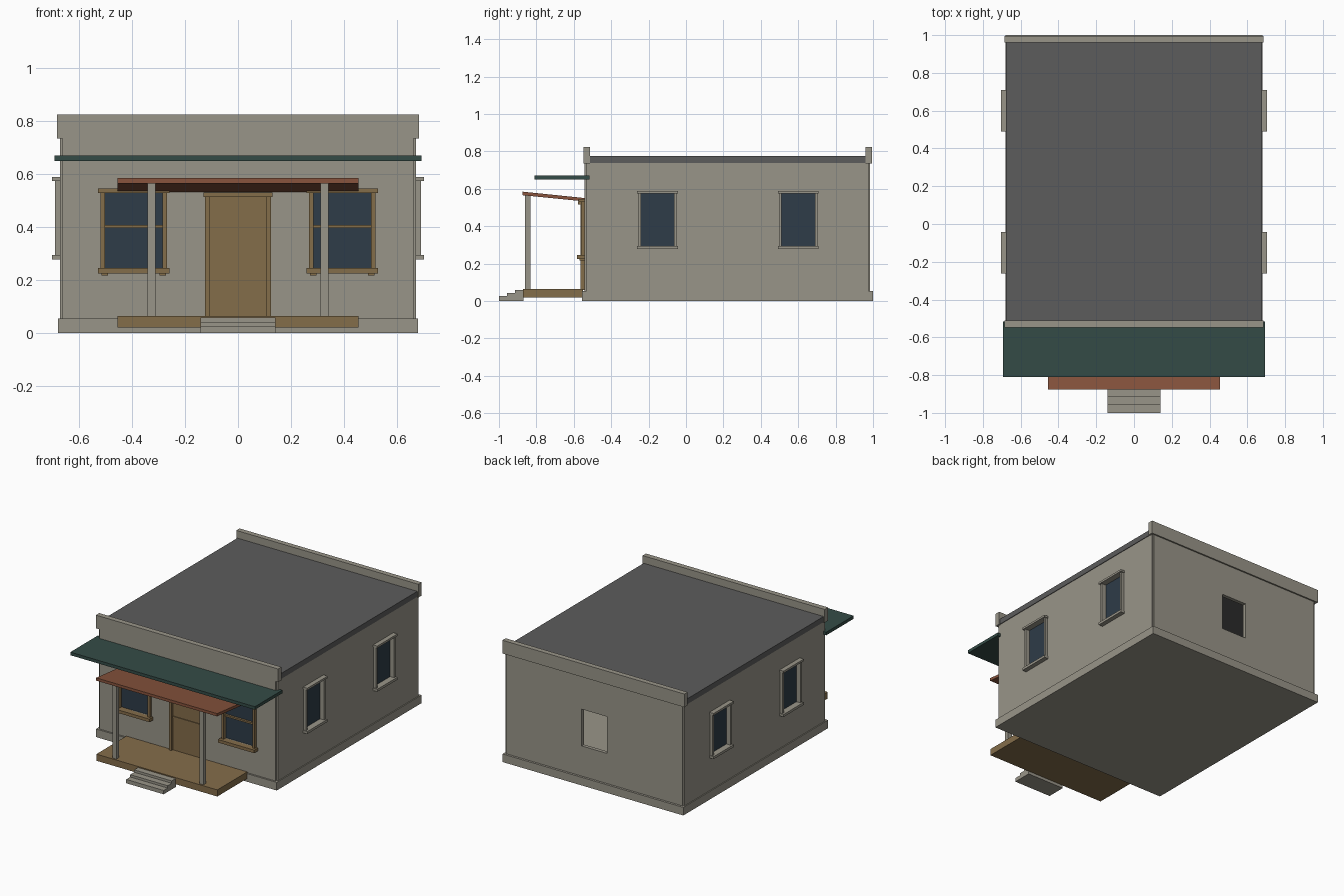
import bpy
import bmesh
from mathutils import Matrix, Vector

default_cube = bpy.data.objects.get("Cube")
if default_cube:
    bpy.data.objects.remove(default_cube, do_unlink=True)


def to_linear(channel):
    value = channel / 255
    return value / 12.92 if value <= 0.04045 else ((value + 0.055) / 1.055) ** 2.4


def make_material(name, red, green, blue):
    color = (to_linear(red), to_linear(green), to_linear(blue), 1)
    material = bpy.data.materials.new(name)
    material.use_nodes = True
    material.diffuse_color = color
    shader = material.node_tree.nodes["Principled BSDF"]
    shader.inputs["Base Color"].default_value = color
    shader.inputs["Roughness"].default_value = 0.9
    return material


stone = make_material("stone", 153, 149, 137)
timber = make_material("timber", 132, 109, 74)
glass = make_material("window glass", 46, 60, 72)
roofing = make_material("grey roofing", 92, 92, 92)
green = make_material("green awning", 52, 75, 70)
brick = make_material("red brown roofing", 136, 84, 61)


def boxes(name, material, *spans):
    """One object made of boxes, each given as (x range, y range, z range)."""
    bm = bmesh.new()
    for span in spans:
        low = Vector([min(axis) for axis in span])
        high = Vector([max(axis) for axis in span])
        matrix = Matrix.Translation((low + high) / 2) @ Matrix.Diagonal((*(high - low), 1))
        bmesh.ops.create_cube(bm, size=1, matrix=matrix)
    return finish(name, material, bm)


def finish(name, material, bm):
    bmesh.ops.recalc_face_normals(bm, faces=bm.faces)
    mesh = bpy.data.meshes.new(name)
    bm.to_mesh(mesh)
    bm.free()
    mesh.materials.append(material)
    obj = bpy.data.objects.new(name, mesh)
    bpy.context.collection.objects.link(obj)
    return obj


def extrude_profile(name, material, profile, half_width):
    """Extrude a (y, z) outline along x."""
    bm = bmesh.new()
    face = bm.faces.new([bm.verts.new((-half_width, y, z)) for y, z in profile])
    result = bmesh.ops.extrude_face_region(bm, geom=[face])
    moved = [v for v in result["geom"] if isinstance(v, bmesh.types.BMVert)]
    bmesh.ops.translate(bm, verts=moved, vec=(2 * half_width, 0, 0))
    return finish(name, material, bm)


def wall(name, along, depth, openings, place):
    """Wall of piers, with a breast and a lintel at each (start, end, bottom, top)."""
    foot, head = 0.03, 0.75
    spans, cursor = [], along[0]
    for start, end, bottom, top in openings:
        spans += [place((cursor, start), depth, (foot, head)),
                  place((start, end), depth, (foot, bottom)),
                  place((start, end), depth, (top, head))]
        cursor = end
    spans.append(place((cursor, along[1]), depth, (foot, head)))
    return boxes(name, stone, *spans)


def along_x(u, depth, z):
    return u, depth, z


def along_y(u, depth, z):
    return depth, u, z


def grow(span, amount):
    return span[0] - amount, span[1] + amount


# Building shell
boxes("plinth", stone, ((-0.68, 0.68), (-0.555, 1), (0, 0.055)))
front_centres = (-0.394, 0.394)
side_centres = (-0.152, 0.6)
front_half, side_half = 0.108, 0.089
front_z, side_z = (0.245, 0.53), (0.295, 0.575)
wall("front_wall", (-0.663, 0.663), (-0.543, -0.513),
     [(c - front_half, c + front_half, *front_z) for c in front_centres], along_x)
wall("back_wall", (-0.663, 0.663), (0.96, 0.985), [(-0.095, 0.095, 0.26, 0.51)], along_x)
for side, label in ((1, "left"), (-1, "right")):
    wall(label + "_wall", (-0.533, 0.977), (side * 0.645, side * 0.673),
         [(c - side_half, c + side_half, *side_z) for c in side_centres], along_y)

# Flat roof and parapets
boxes("roof", roofing, ((-0.677, 0.677), (-0.52, 0.965), (0.738, 0.775)))
for label, depth in (("front", (-0.548, -0.512)), ("back", (0.96, 0.995))):
    boxes(label + "_parapet", stone, ((-0.685, 0.685), depth, (0.735, 0.825)))

# Side windows
for side, label in ((1, "left"), (-1, "right")):
    for centre, end in zip(side_centres, ("front", "back")):
        name = f"{label}_{end}_window"
        opening = (centre - side_half, centre + side_half)
        jamb = (side * 0.66, side * 0.692)
        trim = (side * 0.66, side * 0.704)
        wide = grow(opening, 0.02)
        boxes(name + "_frame", stone,
              (jamb, (opening[0] - 0.014, opening[0]), side_z),
              (jamb, (opening[1], opening[1] + 0.014), side_z),
              (trim, wide, (side_z[1], side_z[1] + 0.014)),
              (trim, wide, (side_z[0] - 0.017, side_z[0])))
        boxes(name + "_glass", glass, ((side * 0.655, side * 0.662), opening, side_z))

# Front windows with sash bars
for centre, label in zip(front_centres, ("right", "left")):
    name = f"front_{label}_window"
    opening = (centre - front_half, centre + front_half)
    jamb, wide = (-0.562, -0.53), grow(opening, 0.028)
    brackets = [((centre + s * 0.11 - 0.012, centre + s * 0.11 + 0.012),
                 (-0.57, -0.54), (0.217, 0.224)) for s in (-1, 1)]
    boxes(name + "_frame", timber,
          ((opening[0] - 0.017, opening[0]), jamb, front_z),
          ((opening[1], opening[1] + 0.017), jamb, front_z),
          (wide, (-0.575, -0.53), (front_z[1], front_z[1] + 0.016)),
          (wide, (-0.583, -0.53), (front_z[0] - 0.021, front_z[0])),
          (opening, (-0.55, -0.53), (0.396, 0.408)), *brackets)
    boxes(name + "_glass", glass, (opening, (-0.535, -0.528), front_z))

# Door with frame and two panels
door_z = (0.06, 0.515)
boxes("door_frame", timber,
      ((-0.124, -0.105), (-0.565, -0.535), door_z),
      ((0.105, 0.124), (-0.565, -0.535), door_z),
      ((-0.13, 0.13), (-0.578, -0.535), (0.515, 0.532)))
boxes("door", timber,
      ((-0.105, 0.105), (-0.55, -0.535), door_z),
      ((-0.105, 0.105), (-0.555, -0.54), (0.284, 0.296)))

# Awning and porch
boxes("awning", green, ((-0.694, 0.694), (-0.81, -0.515), (0.65, 0.671)))
extrude_profile("porch_roof", brick,
                [(-0.875, 0.566), (-0.535, 0.532), (-0.535, 0.55), (-0.875, 0.585)], 0.455)
boxes("porch_deck", timber, ((-0.455, 0.455), (-0.872, -0.55), (0.02, 0.065)))
for x, label in ((-0.327, "right"), (0.327, "left")):
    boxes(label + "_post", stone,
          ((x - 0.015, x + 0.015), (-0.861, -0.832), (0.06, 0.565)))

# Steps
steps = [(-0.87, 0)]
for index in range(3):
    front = -1 + index * 0.043
    steps += [(front, index * 0.016 + 0.01 if index else 0), (front, index * 0.016 + 0.026)]
steps.append((-0.87, steps[-1][1]))
extrude_profile("porch_steps", stone, steps, 0.141)
